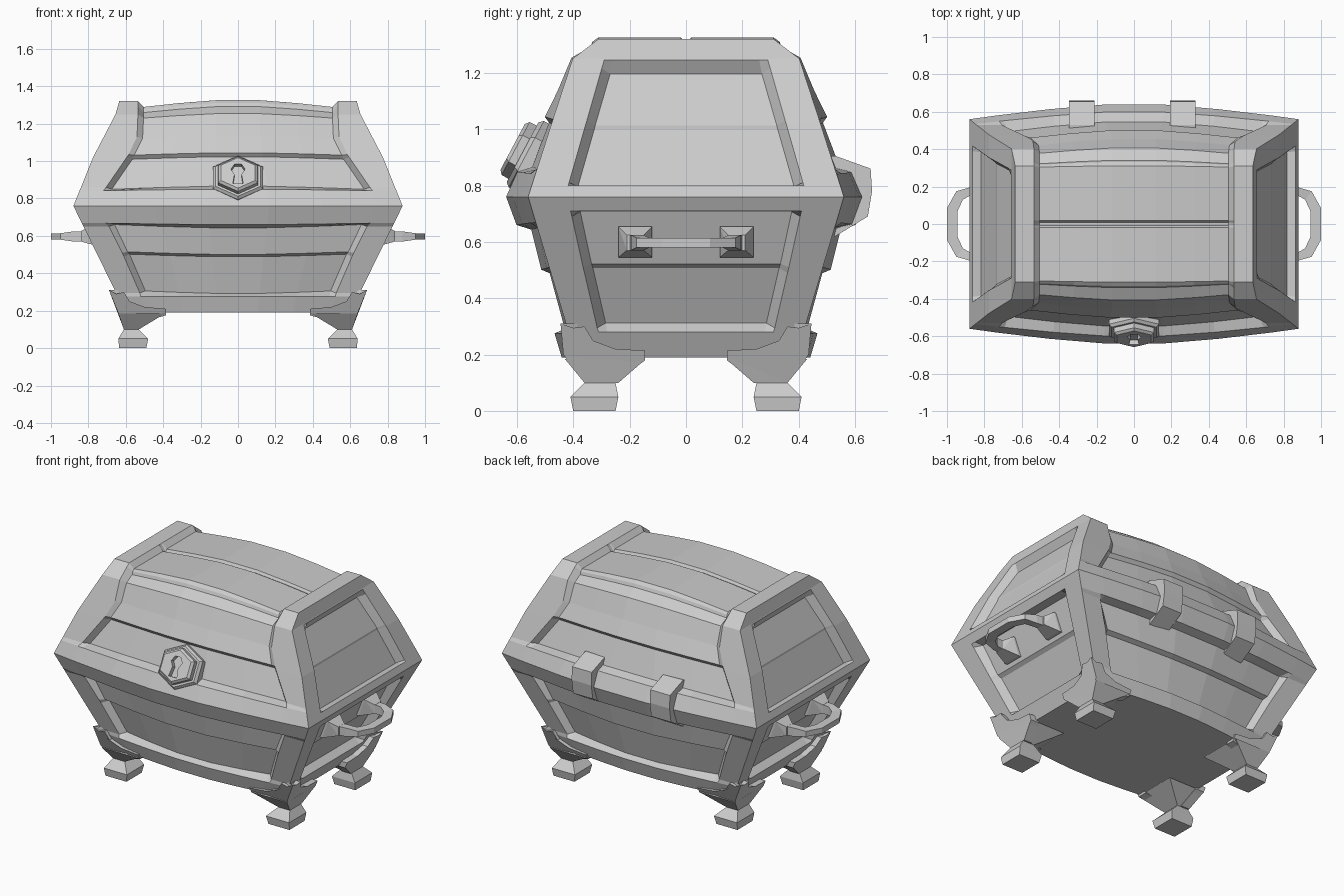
import bpy, bmesh
from math import cos, sin, radians, pi
from mathutils import Matrix

if "Cube" in bpy.data.objects:
    bpy.data.objects.remove(bpy.data.objects["Cube"])


def interp(z, knots):
    for a, b in zip(knots, knots[1:]):
        if z <= b[0] + 1e-6:
            t = (z - a[0]) / (b[0] - a[0])
            return [p + (q - p) * t for p, q in zip(a, b)][1:]
    return list(knots[-1][1:])


# corner outline of the chest: z, half width x, half depth y
OUTLINE = [(.19, .60, .39), (.76, .88, .56), (1.02, .775, .477), (1.25, .655, .402), (1.32, .635, .31)]


def finish(name, bm):
    me = bpy.data.meshes.new(name)
    bm.to_mesh(me)
    bm.free()
    ob = bpy.data.objects.new(name, me)
    bpy.context.collection.objects.link(ob)
    return ob


def hull(bm, pts):
    vs = [bm.verts.new(p) for p in pts]
    r = bmesh.ops.convex_hull(bm, input=vs)
    junk = [v for v in set(r["geom_interior"] + r["geom_unused"]) if isinstance(v, bmesh.types.BMVert)]
    bmesh.ops.delete(bm, geom=junk, context='VERTS')


def prism(bm, near, far):
    """Join two matching outlines into a closed solid."""
    a = [bm.verts.new(p) for p in near]
    b = [bm.verts.new(p) for p in far]
    bm.faces.new(a)
    bm.faces.new(b[::-1])
    for i in range(len(a)):
        j = (i + 1) % len(a)
        bm.faces.new((a[j], a[i], b[i], b[j]))


def solid(name, bm):
    bmesh.ops.recalc_face_normals(bm, faces=bm.faces)
    bmesh.ops.dissolve_limit(bm, angle_limit=.01, verts=bm.verts, edges=bm.edges)
    return finish(name, bm)


def sheet(bm, rows, place):
    """Framed panel; rows are (depth, z, half, inner, recess, bulge, angle)."""
    grid = []
    for d, z, half, inner, rec, bulge, ang in rows:
        pos = [(half, True), (inner, True), (inner - .03, False), (.6 * inner, False), (.22 * inner, False)]
        line = []
        for s, seq in ((-1, pos), (1, pos[::-1])):
            for x, frame in seq:
                if rec == 0:
                    off = bulge * (1 - (x / half) ** 1.5)
                else:
                    off = 0 if frame else bulge * (1 - (x / inner) ** 1.5) - rec
                a = radians(ang)
                line.append(bm.verts.new(place(d + off * cos(a), s * x, z + off * sin(a))))
        grid.append(line)
    for lo, hi in zip(grid, grid[1:]):
        for i in range(len(lo) - 1):
            bm.faces.new((lo[i], lo[i + 1], hi[i + 1], hi[i]))
    return grid


def long_rows(spec):
    out = []
    for z, inner, rec, bulge, ang in spec:
        hx, hy = interp(z, OUTLINE)
        out.append((hy, z, hx, inner, rec, bulge, ang))
    return out


def end_rows(spec, ang):
    out = []
    for z, inner, rec in spec:
        hx, hy = interp(z, OUTLINE)
        out.append((hx, z, hy, inner, rec, 0, ang))
    return out


FRONT = lambda d, x, z: (x, -d, z)
BACK = lambda d, x, z: (-x, d, z)
RIGHT = lambda d, x, z: (d, x, z)
LEFT = lambda d, x, z: (-d, -x, z)

# body: bulging planked front and back, framed ends, flat bottom
bm = bmesh.new()
rows = long_rows([(.19, .49, 0, .055, 0), (.275, .52, 0, .055, 0), (.295, .525, .04, .055, -17),
                  (.49, .61, .045, .055, -17), (.51, .62, .02, .055, -17), (.65, .69, .04, .07, -17),
                  (.67, .71, 0, .075, -8), (.76, .75, 0, .085, 0)])
f = sheet(bm, rows, FRONT)
b = sheet(bm, rows, BACK)
bm.faces.new((f[0] + b[0])[::-1])
rows = end_rows([(.19, .29, 0), (.28, .31, 0), (.295, .315, .05), (.49, .36, .05),
                 (.51, .365, .035), (.69, .405, .05), (.71, .41, 0), (.76, .42, 0)], -20)
for p in (RIGHT, LEFT):
    sheet(bm, rows, p)
finish("chest_body", bm)

# lid: planks run from the front rim over the top to the back rim
bm = bmesh.new()
half = long_rows([(.76, .75, 0, .085, 0), (.84, .72, 0, .07, 8), (.86, .705, .04, .065, 17),
                  (1.02, .595, .04, .055, 17), (1.035, .585, .015, .05, 17), (1.13, .54, .025, .045, 20),
                  (1.25, .535, .035, .045, 40), (1.295, .535, .045, .045, 60), (1.305, .535, .035, .045, 65),
                  (1.32, .535, .035, .045, 80)])
half += [(.018, 1.32, .635, .535, .035, .045, 90), (.008, 1.32, .635, .535, .05, .045, 90)]
sheet(bm, half + [(-r[0],) + r[1:6] + (180 - r[6],) for r in half[::-1]], FRONT)
rows = end_rows([(.76, .43, 0), (.80, .418, 0), (.81, .415, .045), (1.02, .355, .045),
                 (1.03, .352, .04), (1.215, .299, .045), (1.245, .29, 0), (1.25, .289, 0), (1.32, .26, 0)], 25)
for p in (RIGHT, LEFT):
    sheet(bm, rows, p)
finish("chest_lid", bm)

# feet: block, flared underside and two curved corner brackets
WING_X = [(.53, .10), (.44, .16), (.385, .175), (.385, .21), (.50, .22), (.58, .25), (.61, .30),
          (.65, .29), (.69, .31), (.645, .20), (.61, .10)]
WING_Y = [(.24, .10), (.165, .165), (.145, .18), (.145, .215), (.25, .22), (.33, .25), (.36, .30),
          (.40, .295), (.445, .31), (.435, .20), (.36, .10)]
OUT_Y = [(.10, .36), (.20, .435), (.31, .445)]
OUT_X = [(.10, .61), (.20, .645), (.31, .69)]


def square(x0, x1, y0, y1, z):
    return [(x0, y0, z), (x1, y0, z), (x1, y1, z), (x0, y1, z)]


for sx, nx in ((-1, "left"), (1, "right")):
    for sy, ny in ((-1, "front"), (1, "back")):
        bm = bmesh.new()
        neck = square(.53, .61, .25, .36, .10)
        hull(bm, square(.49, .635, .25, .40, 0) + square(.48, .64, .24, .41, .05) + neck)
        hull(bm, neck + square(.39, .64, .15, .43, .185))
        prism(bm, [(x, interp(z, OUT_Y)[0], z) for x, z in WING_X],
              [(min(x, .66), interp(z, OUT_Y)[0] - .06, z) for x, z in WING_X])
        prism(bm, [(interp(z, OUT_X)[0], y, z) for y, z in WING_Y],
              [(interp(z, OUT_X)[0] - .06, min(y, .42), z) for y, z in WING_Y])
        bm.transform(Matrix.Diagonal((sx, sy, 1, 1)))
        solid(f"{ny}_{nx}_foot", bm)

# carrying handles with tapered mounts
outer = [(.79, .205), (.88, .195), (.95, .175), (1.0, .085)]
inner = [(.79, .155), (.88, .15), (.915, .13), (.945, .065)]
for s, n in ((-1, "left"), (1, "right")):
    bm = bmesh.new()
    loop = list(zip(outer, inner))
    loop += [((o[0], -o[1]), (i[0], -i[1])) for o, i in loop[::-1]]
    ring = []
    for o, i in loop:
        h = .027 if o[0] < .9 else .017
        ring.append([bm.verts.new((p[0], p[1], .597 + k)) for p, k in ((o, -h), (o, h), (i, h), (i, -h))])
    for a, c in zip(ring, ring[1:]):
        for k in range(4):
            bm.faces.new((a[k], a[k - 1], c[k - 1], c[k]))
    bm.faces.new(ring[0])
    bm.faces.new(ring[-1])
    for t in (-1, 1):
        hull(bm, [(.71, t * y, .545) for y in (.12, .24)] + [(.77, t * y, .655) for y in (.12, .24)]
             + [(.75, t * y, .545) for y in (.12, .24)] + [(.79, t * y, .655) for y in (.12, .24)]
             + [(.84, t * y, z) for y in (.15, .21) for z in (.57, .625)])
    bm.transform(Matrix.Diagonal((s, 1, 1, 1)))
    solid(f"{n}_handle", bm)

# hinges on the back
HINGE = [(.48, .90), (.53, .905), (.655, .86), (.66, .78), (.645, .69), (.53, .62), (.48, .62)]
for x, n in ((-.28, "left"), (.26, "right")):
    bm = bmesh.new()
    prism(bm, [(x - .068, y, z) for y, z in HINGE], [(x + .068, y, z) for y, z in HINGE])
    solid(f"{n}_hinge", bm)

# lock: stepped hexagon leaning with the lid
LEAN = Matrix.Translation((0, -.615, .937)) @ Matrix.Rotation(radians(62), 4, 'X')


def hexagon(r, h):
    return [(1.15 * r * sin(k * pi / 3), r * cos(k * pi / 3), h) for k in range(6)]


bm = bmesh.new()
hull(bm, hexagon(.133, -.10) + hexagon(.133, -.055) + hexagon(.12, -.04))
bm.transform(LEAN)
solid("lock_plate", bm)

# lock face: keyhole shaped pocket inside the smaller hexagon
bm = bmesh.new()
rings = [[bm.verts.new(p) for p in hexagon(r, h)] for r, h in ((.108, -.06), (.106, -.012), (.092, 0))]
for lo, hi in zip(rings, rings[1:]):
    for k in range(6):
        bm.faces.new((lo[k], lo[k - 1], hi[k - 1], hi[k]))
rim = rings[-1]
key = [(.038 * sin(radians(a)), .022 + .036 * cos(radians(a))) for a in (30, 90, 150, 210, 270, 330)]
key = key[:3] + [(.028, -.065), (-.028, -.065)] + key[3:]
top = [bm.verts.new((x, y, 0)) for x, y in key]
low = [bm.verts.new((x, y, -.03)) for x, y in key]
bm.faces.new(low)
for k in range(8):
    bm.faces.new((top[k], top[k - 1], low[k - 1], low[k]))
for ids, tops in (((0, 1), (0,)), ((1, 2), (0, 1, 2, 3)), ((2, 3), (3,)), ((3, 4), (3, 4)),
                  ((4, 5), (4, 5, 6, 7)), ((5, 0), (7, 0))):
    bm.faces.new([rim[i] for i in ids] + [top[i] for i in tops[::-1]])
bm.transform(LEAN)
bmesh.ops.recalc_face_normals(bm, faces=bm.faces)
finish("lock_face", bm)
